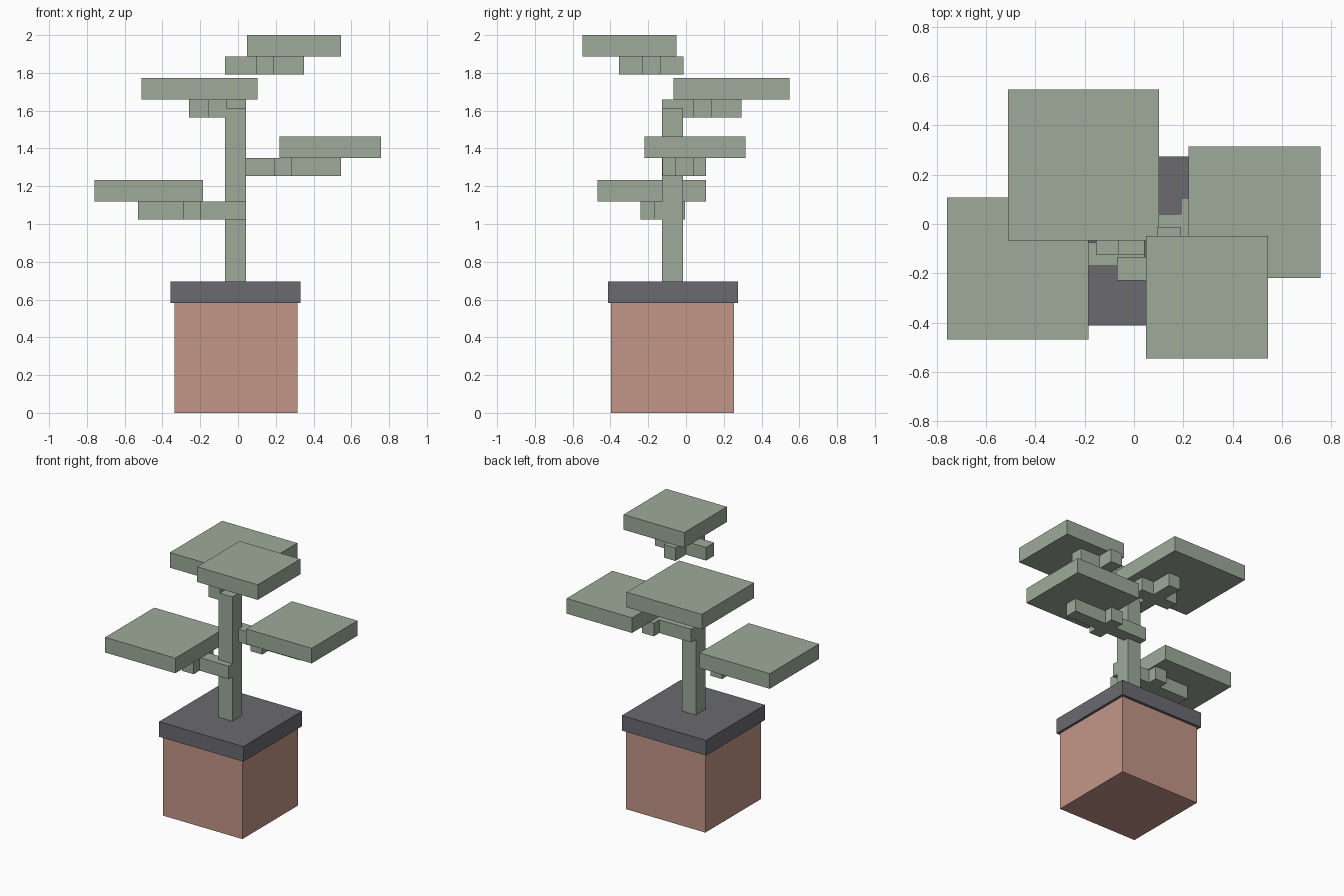
import bpy
from mathutils import Vector

cube = bpy.data.objects.get("Cube")
if cube:
    bpy.data.objects.remove(cube, do_unlink=True)


def make_material(name, rgb):
    mat = bpy.data.materials.new(name)
    mat.use_nodes = True
    color = (*rgb, 1.0)
    mat.diffuse_color = color
    mat.node_tree.nodes["Principled BSDF"].inputs["Base Color"].default_value = color
    return mat


terracotta = make_material("terracotta", (0.55, 0.305, 0.246))
dark_grey = make_material("dark grey", (0.147, 0.144, 0.162))
sage_green = make_material("sage green", (0.337, 0.407, 0.323))


def box(name, x, y, z, mat):
    """Box spanning the (min, max) range given on each axis."""
    lo, hi = (Vector(p) for p in zip(x, y, z))
    bpy.ops.mesh.primitive_cube_add(size=1, location=(lo + hi) / 2)
    obj = bpy.context.object
    obj.name = obj.data.name = name
    for v in obj.data.vertices:
        v.co *= hi - lo
    obj.data.materials.append(mat)
    return obj


# Pot, rim and trunk
box("pot", (-0.337, 0.314), (-0.397, 0.255), (0, 0.583), terracotta)
box("pot_rim", (-0.357, 0.332), (-0.412, 0.275), (0.583, 0.695), dark_grey)
box("trunk", (-0.07, 0.042), (-0.126, -0.015), (0.695, 1.615), sage_green)


# Each tier is a square leaf pad carried by a crossed pair of branches
def tier(name, z, pad_x, pad_y, branch_x, branch_y, twig_x, twig_y):
    branch_z = (z - 0.097, z)
    box(name + "_branch", branch_x, branch_y, branch_z, sage_green)
    box(name + "_twig", twig_x, twig_y, branch_z, sage_green)
    box(name + "_leaf_pad", pad_x, pad_y, (z, z + 0.112), sage_green)


tier("right_low", 1.12, (-0.76, -0.185), (-0.468, 0.107),
     (-0.53, 0.042), (-0.17, -0.076), (-0.29, -0.195), (-0.24, -0.006))
tier("left_middle", 1.35, (0.221, 0.757), (-0.22, 0.315),
     (-0.07, 0.545), (-0.055, 0.04), (0.19, 0.285), (-0.125, 0.105))
tier("back_high", 1.66, (-0.512, 0.102), (-0.066, 0.547),
     (-0.155, -0.06), (-0.126, 0.295), (-0.26, 0.042), (0.038, 0.134))
tier("front_top", 1.888, (0.048, 0.545), (-0.547, -0.049),
     (-0.07, 0.35), (-0.23, -0.135), (0.095, 0.19), (-0.355, -0.012))
